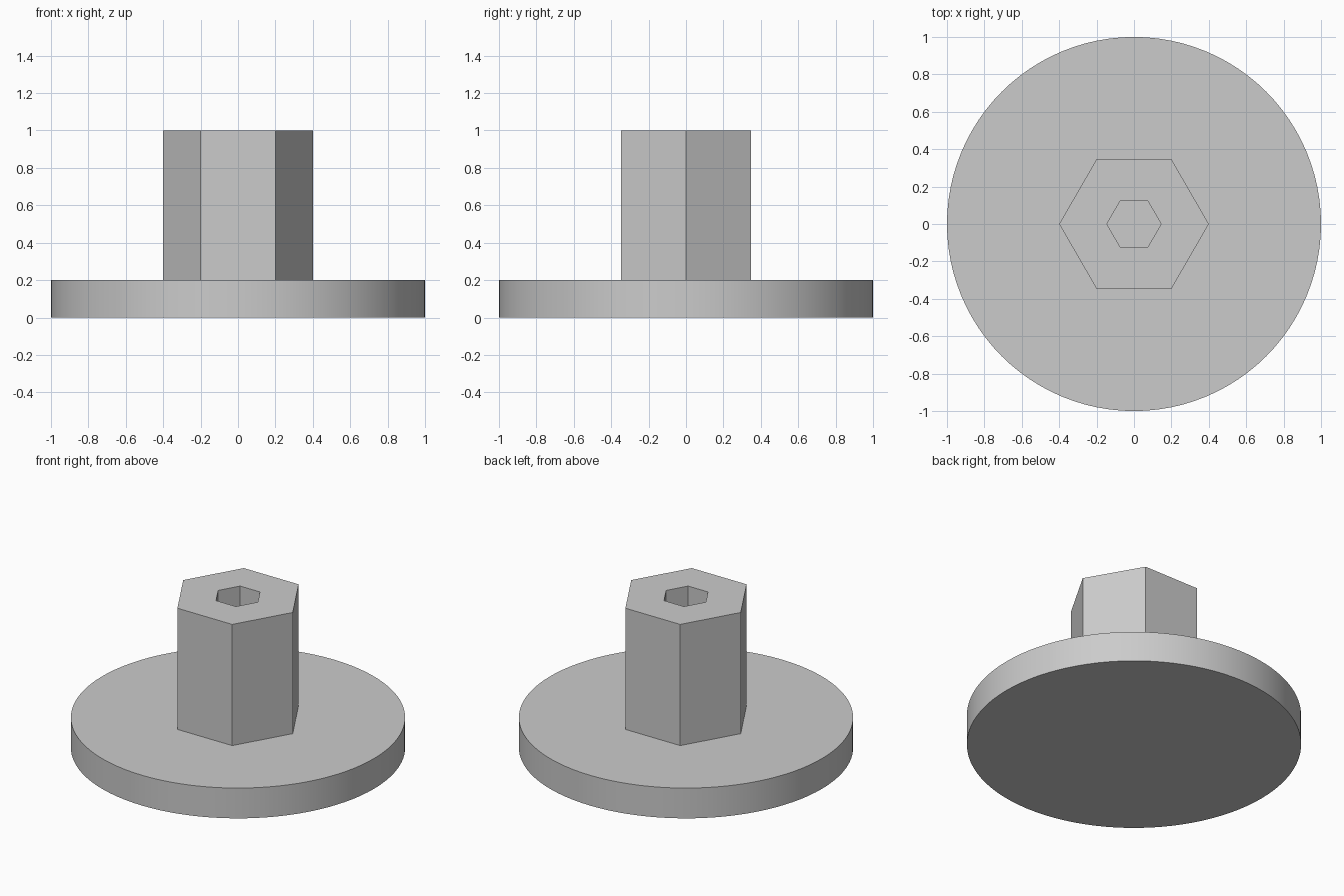
import bpy
import bmesh
from math import cos, sin, tau, radians

cube = bpy.data.objects.get("Cube")
if cube:
    bpy.data.objects.remove(cube, do_unlink=True)

BASE_TOP, TOP = 0.2, 1.0

grey = bpy.data.materials.new("plain grey")
grey.use_nodes = True
colour = (0.6, 0.6, 0.6, 1)
grey.diffuse_color = colour
grey.node_tree.nodes["Principled BSDF"].inputs["Base Color"].default_value = colour


def ring(bm, sides, radius, z):
    return [bm.verts.new((radius * cos(tau * i / sides), radius * sin(tau * i / sides), z))
            for i in range(sides)]


def bridge(bm, a, b):
    for i in range(len(a)):
        j = (i + 1) % len(a)
        bm.faces.new((a[i], a[j], b[j], b[i]))


def finish(bm, name):
    bmesh.ops.recalc_face_normals(bm, faces=bm.faces)
    mesh = bpy.data.meshes.new(name)
    bm.to_mesh(mesh)
    bm.free()
    mesh.materials.append(grey)
    obj = bpy.data.objects.new(name, mesh)
    bpy.context.collection.objects.link(obj)
    return obj


# Round base plate
bm = bmesh.new()
low, high = ring(bm, 96, 1.0, 0), ring(bm, 96, 1.0, BASE_TOP)
bridge(bm, low, high)
bm.faces.new(low)
bm.faces.new(high)
base = finish(bm, "round_base")
bpy.ops.object.select_all(action="DESELECT")
base.select_set(True)
bpy.context.view_layer.objects.active = base
bpy.ops.object.shade_smooth_by_angle(angle=radians(30))

# Hexagonal post with a hexagonal socket that reaches down to the base
bm = bmesh.new()
loops = [ring(bm, 6, radius, z) for radius, z in
         ((0.4, BASE_TOP), (0.4, TOP), (0.145, TOP), (0.145, BASE_TOP))]
for a, b in zip(loops, loops[1:] + loops[:1]):
    bridge(bm, a, b)
# Leave the underside open where the post meets the base
under = [f for f in bm.faces if f.calc_center_median().z < BASE_TOP + 0.01]
bmesh.ops.recalc_face_normals(bm, faces=bm.faces)
bmesh.ops.delete(bm, geom=under, context="FACES_ONLY")
finish(bm, "hex_post")
